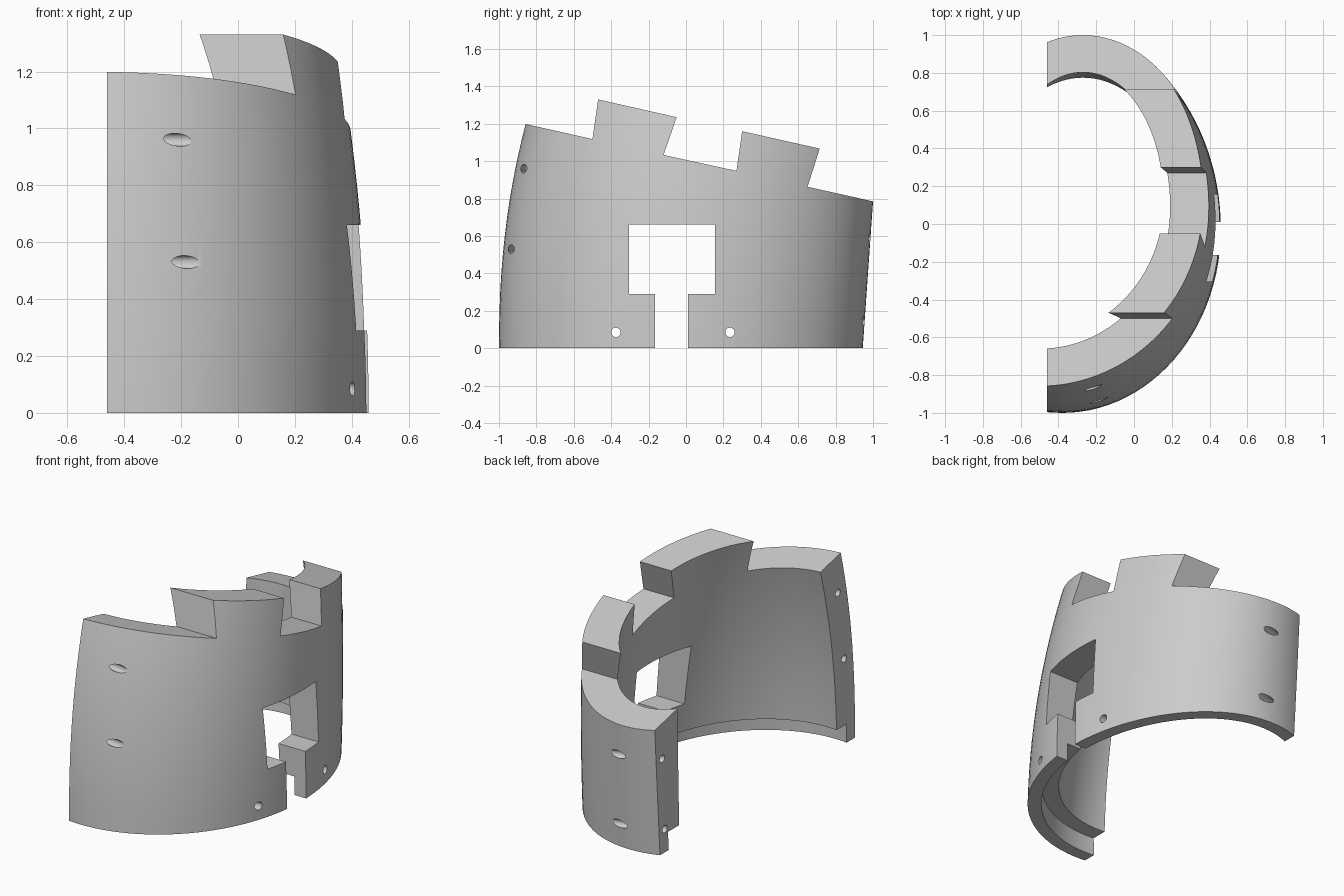
import bpy, bmesh, math
from mathutils import Vector

cube = bpy.data.objects.get("Cube")
if cube:
    bpy.data.objects.remove(cube, do_unlink=True)

CUT_X = -0.46      # flat end plane of the half shell
TOP = 1.4          # loft height before trimming
LIP_H = 0.115      # height of the thin bottom lip
LIP_T = 0.08       # thickness of the lip

grey = bpy.data.materials.new("plain grey")
grey.use_nodes = True
grey.diffuse_color = (0.6, 0.6, 0.6, 1)
grey.node_tree.nodes["Principled BSDF"].inputs["Base Color"].default_value = (0.6, 0.6, 0.6, 1)


def make_object(name, bm):
    bmesh.ops.recalc_face_normals(bm, faces=bm.faces[:])
    mesh = bpy.data.meshes.new(name)
    bm.to_mesh(mesh)
    bm.free()
    mesh.materials.append(grey)
    obj = bpy.data.objects.new(name, mesh)
    bpy.context.collection.objects.link(obj)
    return obj


def wall_point(t, z, depth):
    """Point on the tapering oval wall, moved inward by depth."""
    front = -1 + 0.095 * z ** 2.2
    back = 0.945 + 0.07 * z
    right = 0.46 - 0.065 * z * z
    cx = -0.38 - 0.1 * z if t < 0 else -0.27
    cy, ry, rx = (front + back) / 2, (back - front) / 2, right - cx
    n = Vector((ry * math.cos(t), rx * math.sin(t), 0)).normalized()
    return Vector((cx + rx * math.cos(t), cy + ry * math.sin(t), z)) - n * depth


def build_shell():
    steps, levels = 72, 14
    inner = lambda z: 0.175 + 0.03 * z
    # wall section: up the outside, down the inside, then the stepped lip
    section = [(TOP * i / levels, 0) for i in range(levels + 1)]
    heights = [LIP_H + (TOP - LIP_H) * i / levels for i in range(levels, -1, -1)]
    section += [(z, inner(z)) for z in heights]
    section += [(LIP_H, LIP_T), (0, LIP_T)]
    bm = bmesh.new()
    rings = []
    for i in range(steps + 1):
        t = math.radians(-125 + 250 * i / steps)
        rings.append([bm.verts.new(wall_point(t, z, d)) for z, d in section])
    n = len(section)
    for a, b in zip(rings, rings[1:]):
        for j in range(n):
            k = (j + 1) % n
            bm.faces.new((a[j], a[k], b[k], b[j]))
    bm.faces.new(rings[0])
    bm.faces.new(rings[-1])
    return make_object("curved_shell", bm)


def build_trim():
    """Side outline with two dovetail tabs, a window and an open slot."""
    outline = [(-1.3, -0.1), (-1.3, 1.298),
               (-0.5, 1.118), (-0.47, 1.33), (-0.05, 1.235), (-0.12, 1.033),
               (0.27, 0.948), (0.3, 1.16), (0.715, 1.067), (0.65, 0.863),
               (1.3, 0.718), (1.3, -0.1),
               (0.01, -0.1), (0.01, 0.29), (0.155, 0.29), (0.155, 0.66),
               (-0.305, 0.66), (-0.305, 0.29), (-0.165, 0.29), (-0.165, -0.1)]
    bm = bmesh.new()
    face = bm.faces.new([bm.verts.new((CUT_X, y, z)) for y, z in outline])
    ext = bmesh.ops.extrude_face_region(bm, geom=[face])
    moved = [v for v in ext["geom"] if isinstance(v, bmesh.types.BMVert)]
    bmesh.ops.translate(bm, verts=moved, vec=(1.3, 0, 0))
    return make_object("trim_outline", bm)


def build_drill(start, end, radius):
    a, b = Vector(start), Vector(end)
    direction = (b - a).normalized()
    a, b = a - direction * 0.12, b + direction * 0.2
    bm = bmesh.new()
    bmesh.ops.create_cone(bm, cap_ends=True, segments=20, radius1=radius,
                          radius2=radius, depth=(b - a).length)
    matrix = direction.to_track_quat('Z', 'Y').to_matrix().to_4x4()
    matrix.translation = (a + b) / 2
    bmesh.ops.transform(bm, matrix=matrix, verts=bm.verts[:])
    return make_object("drill", bm)


def cut(target, cutter, operation):
    cutter.hide_render = True
    mod = target.modifiers.new("cut", 'BOOLEAN')
    mod.object, mod.operation, mod.solver = cutter, operation, 'EXACT'
    bpy.context.view_layer.update()
    graph = bpy.context.evaluated_depsgraph_get()
    result = bpy.data.meshes.new_from_object(target.evaluated_get(graph))
    target.modifiers.clear()
    target.data = result
    bpy.data.objects.remove(cutter, do_unlink=True)


shell = build_shell()
cut(shell, build_trim(), 'INTERSECT')

# slanted fixing holes from the flat ends out through the wall
for start, end in [((CUT_X, -0.83, 0.96), (-0.225, -0.865, 0.96)),
                   ((CUT_X, -0.89, 0.53), (-0.18, -0.935, 0.53)),
                   ((CUT_X, 0.89, 0.59), (-0.24, 0.975, 0.59)),
                   ((CUT_X, 0.865, 0.145), (-0.24, 0.94, 0.145))]:
    cut(shell, build_drill(start, end, 0.023), 'DIFFERENCE')

# small holes through the lip on both sides of the slot
for y in (-0.375, 0.235):
    cut(shell, build_drill((0.3, y, 0.085), (0.5, y, 0.085), 0.025), 'DIFFERENCE')

bpy.ops.object.select_all(action='DESELECT')
shell.select_set(True)
bpy.context.view_layer.objects.active = shell
bpy.ops.object.shade_smooth_by_angle(angle=math.radians(30))
